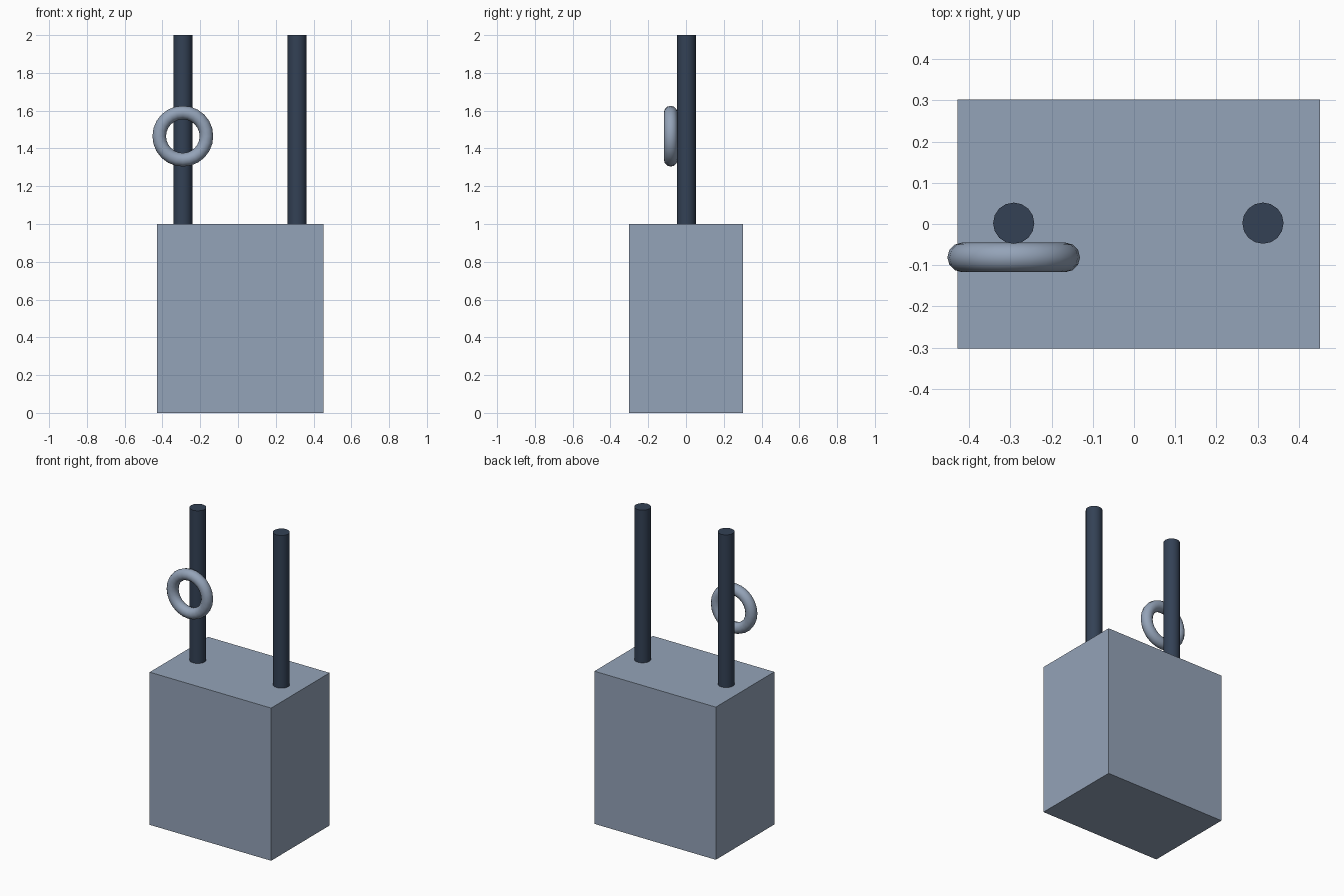
import bpy
import math

cube = bpy.data.objects.get("Cube")
if cube:
    bpy.data.objects.remove(cube, do_unlink=True)


def linear(c):
    return c / 12.92 if c <= 0.04045 else ((c + 0.055) / 1.055) ** 2.4


def material(name, rgb):
    colour = [linear(c / 255) for c in rgb] + [1]
    mat = bpy.data.materials.new(name)
    mat.use_nodes = True
    mat.diffuse_color = colour
    mat.node_tree.nodes["Principled BSDF"].inputs["Base Color"].default_value = colour
    return mat


def finish(name, mat, smooth=True):
    obj = bpy.context.object
    obj.name = name
    obj.data.materials.append(mat)
    if smooth:
        bpy.ops.object.shade_smooth_by_angle(angle=math.radians(50))
    return obj


light_slate = material("light slate", (148, 163, 184))
dark_slate = material("dark slate", (51, 65, 85))

# Solid block at the bottom
bpy.ops.mesh.primitive_cube_add(size=1, location=(0.012, 0, 0.5))
block = bpy.context.object
block.scale = (0.88, 0.605, 1)
bpy.ops.object.transform_apply(location=False, rotation=False, scale=True)
finish("block", light_slate, smooth=False)

# Two upright rods standing on the block
for name, x in (("right_rod", -0.292), ("left_rod", 0.313)):
    bpy.ops.mesh.primitive_cylinder_add(
        vertices=16, radius=0.05, depth=1, location=(x, 0.002, 1.5))
    finish(name, dark_slate)

# Ring resting against the front of the right rod
bpy.ops.mesh.primitive_torus_add(
    major_radius=0.125, minor_radius=0.036, major_segments=24, minor_segments=12,
    location=(-0.292, -0.081, 1.465), rotation=(math.pi / 2, 0, 0))
finish("ring", light_slate)
